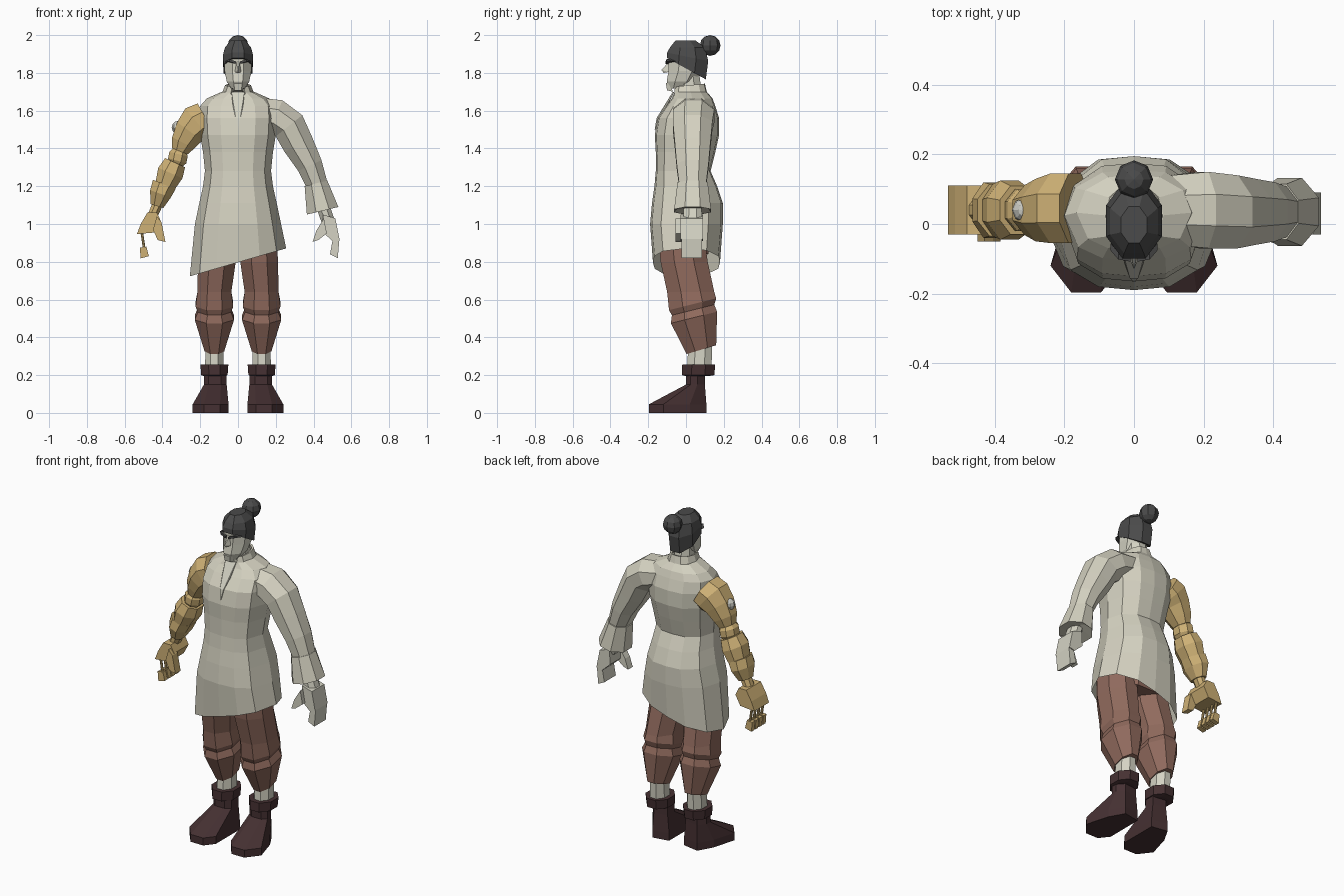
import bpy, bmesh, math
from mathutils import Vector

if "Cube" in bpy.data.objects:
    bpy.data.objects.remove(bpy.data.objects["Cube"])


def material(name, r, g, b):
    m = bpy.data.materials.new(name)
    m.use_nodes = True
    m.diffuse_color = (r, g, b, 1)
    m.node_tree.nodes["Principled BSDF"].inputs["Base Color"].default_value = (r, g, b, 1)
    return m


LINEN = material("linen", .66, .64, .53)
SKIN = material("pale skin", .66, .65, .55)
GOLD = material("gold", .62, .44, .18)
BROWN = material("brown trousers", .28, .145, .11)
BOOT = material("dark boot leather", .06, .03, .032)
HAIR = material("dark hair", .07, .07, .07)
STEEL = material("pale metal", .6, .6, .55)

# Half section from front centre round to back centre, then mirrored
HALF = [(0, -1), (.45, -.95), (.8, -.7), (1, 0), (.85, .6), (.45, .95), (0, 1)]
BODY = HALF + [(-x, y) for x, y in HALF[-2:0:-1]]
OCT = [(math.sin(a) * 1.08, -math.cos(a) * 1.08)
       for a in (math.pi / 4 * (i + .5) for i in range(8))]


def finish(name, bm, mat):
    bmesh.ops.recalc_face_normals(bm, faces=bm.faces)
    mesh = bpy.data.meshes.new(name)
    bm.to_mesh(mesh)
    bm.free()
    mesh.materials.append(mat)
    ob = bpy.data.objects.new(name, mesh)
    bpy.context.collection.objects.link(ob)
    return ob


def loft(name, rings, mat, caps=(True, True), skip=()):
    bm = bmesh.new()
    vs = [[bm.verts.new(p) for p in r] for r in rings]
    n = len(vs[0])
    for a, b in zip(vs, vs[1:]):
        for j in range(n):
            if j not in skip:
                k = (j + 1) % n
                bm.faces.new((a[j], a[k], b[k], b[j]))
    for cap, ring in zip(caps, (vs[0], vs[-1])):
        if cap:
            bm.faces.new(ring)
    return finish(name, bm, mat)


def ring(sec, z, hw, y0, y1, cx=0, sx=0, sy=0):
    """Level ring from front y0 to back y1, tilted by sx and sy."""
    yc, hy = (y0 + y1) / 2, (y1 - y0) / 2
    return [Vector((cx + hw * x, yc + hy * y, z + sx * hw * x + sy * hy * y)) for x, y in sec]


def tube(name, pts, mat, caps=(True, True)):
    """Limb along a path of (x, y, z, radius, depth)."""
    c = [Vector(p[:3]) for p in pts]
    rings = []
    for i, p in enumerate(pts):
        d = c[min(i + 1, len(c) - 1)] - c[max(i - 1, 0)]
        u = d.cross(Vector((0, 1, 0))).normalized()
        rings.append([c[i] + u * p[3] * a + Vector((0, p[4] * b, 0)) for a, b in OCT])
    return loft(name, rings, mat, caps)


def hull(name, pts, mat):
    bm = bmesh.new()
    vs = [bm.verts.new(p) for p in pts]
    bmesh.ops.convex_hull(bm, input=vs)
    bmesh.ops.dissolve_limit(bm, angle_limit=.05, verts=bm.verts, edges=bm.edges)
    return finish(name, bm, mat)


def slab(name, outline, y0, y1, mat):
    """Convex front outline given depth."""
    return hull(name, [(x, y, z) for x, z in outline for y in (y0, y1)], mat)


def ball(name, loc, r, mat, seg=8, rows=6):
    bm = bmesh.new()
    bmesh.ops.create_uvsphere(bm, u_segments=seg, v_segments=rows, radius=r)
    bmesh.ops.translate(bm, verts=bm.verts, vec=loc)
    return finish(name, bm, mat)


# Tunic with slanted hem
loft("tunic", [
    ring(BODY, .797, .255, -.175, .18, sx=.29),
    ring(BODY, 1.0, .228, -.19, .195),
    ring(BODY, 1.11, .205, -.18, .195),
    ring(BODY, 1.2, .185, -.167, .165),
    ring(BODY, 1.28, .175, -.16, .13),
    ring(BODY, 1.38, .185, -.16, .155),
    ring(BODY, 1.47, .2, -.165, .175),
    ring(BODY, 1.56, .205, -.15, .175),
    ring(BODY, 1.625, .2, -.105, .155),
    ring(BODY, 1.665, .165, -.075, .14),
    ring(BODY, 1.70, .085, -.06, .11)], LINEN, (False, True))
collar = loft("collar", [ring(BODY, 1.68, .09, -.068, .115),
                         ring(BODY, 1.735, .068, -.062, .1, sy=.1)],
              LINEN, (False, False), (0, 11))
collar.modifiers.new("thickness", "SOLIDIFY").thickness = .012

# Neck opening laid on the chest
hull("neck_opening", [(x, y + d, z) for d in (0, .008) for x, y, z in
     [(-.035, -.07, 1.70), (.035, -.07, 1.70), (-.027, -.112, 1.625), (.027, -.112, 1.625),
      (-.012, -.156, 1.56), (.012, -.156, 1.56), (0, -.166, 1.50)]], SKIN)

# Left sleeve, cuff and hand
tube("sleeve", [(.1, .04, 1.59, .08, .1), (.2, .04, 1.57, .092, .11),
                (.27, .035, 1.52, .09, .105), (.32, .035, 1.42, .083, .095),
                (.38, .035, 1.31, .068, .085), (.425, .035, 1.19, .055, .07)], LINEN)
tube("cuff", [(.413, .035, 1.215, .062, .08), (.448, .035, 1.07, .086, .098),
              (.443, .035, 1.09, .06, .075)], LINEN)
tube("left_wrist", [(.43, .035, 1.15, .035, .045), (.475, .035, 1.02, .035, .05)], SKIN)
slab("left_palm", [(.45, 1.05), (.515, 1.03), (.537, .92), (.5, .91), (.445, .96)],
     -.03, .09, SKIN)
slab("left_fingers", [(.537, .92), (.5, .91), (.487, .84), (.528, .82)], -.025, .085, SKIN)
slab("left_thumb", [(.455, 1.03), (.415, .965), (.395, .905), (.425, .915), (.47, .95)],
     -.055, -.01, SKIN)

# Right mechanical arm
tube("mechanical_upper_arm", [(-.17, .045, 1.56, .09, .1), (-.215, .045, 1.535, .1, .1),
                              (-.255, .04, 1.49, .083, .09), (-.29, .04, 1.43, .066, .072),
                              (-.308, .04, 1.385, .045, .055)], GOLD)
ball("shoulder_knob", (-.315, .04, 1.51), .036, STEEL)
tube("elbow_joint", [(-.307, .04, 1.395, .035, .045), (-.315, .04, 1.37, .05, .06),
                     (-.322, .04, 1.335, .05, .06), (-.332, .04, 1.31, .035, .045)], GOLD)
tube("forearm_core", [(-.32, .04, 1.34, .035, .04), (-.45, .04, 1.05, .026, .035)], GOLD)
tube("forearm_upper_plate", [(-.333, .04, 1.325, .058, .07), (-.358, .04, 1.27, .07, .085),
                             (-.385, .04, 1.205, .055, .075)], GOLD)
tube("forearm_lower_plate", [(-.39, .04, 1.21, .065, .075), (-.41, .04, 1.16, .058, .08),
                             (-.43, .04, 1.095, .036, .05)], GOLD)
slab("mechanical_palm", [(-.48, 1.06), (-.43, 1.06), (-.408, 1.015), (-.44, .955),
                         (-.535, .947), (-.515, 1.0)], -.03, .11, GOLD)
slab("mechanical_thumb", [(-.43, 1.04), (-.405, 1.01), (-.384, .905), (-.425, .915),
                          (-.45, .97)], -.05, 0, GOLD)
for i in range(4):
    y = -.012 + i * .036
    tube("finger_rod_%d" % i, [(-.51, y, .96, .007, .007), (-.495, y, .86, .007, .007)], GOLD)
    slab("finger_tip_%d" % i, [(-.52, .875), (-.485, .88), (-.472, .83), (-.515, .818)],
         y - .014, y + .014, GOLD)

# Hips, legs, socks and boots
loft("hips", [ring(OCT, .84, .17, -.12, .12), ring(OCT, 1.0, .16, -.12, .12)], BROWN)
SOLE = [(.05, .09), (.15, .108), (.2, .02), (.24, -.12), (.18, -.197), (.095, -.197), (.05, -.14)]
INSTEP = [(.06, .09), (.145, .1), (.18, .06), (.18, .025), (.155, 0), (.09, 0), (.06, .025)]
for side, s in (("left", 1), ("right", -1)):
    c = .125 * s
    loft(side + "_trouser_leg", [
        ring(OCT, .92, .098, -.145, .1, .108 * s),
        ring(OCT, .8, .1, -.135, .115, .112 * s),
        ring(OCT, .64, .09, -.1, .15, c),
        ring(OCT, .575, .1, -.09, .16, c, sy=.25),
        ring(OCT, .545, .088, -.075, .15, c, sy=.25),
        ring(OCT, .505, .104, -.08, .165, c, sy=.25),
        ring(OCT, .335, .052, .003, .16, c, sy=.3)], BROWN)
    loft(side + "_sock", [ring(OCT, .4, .045, .015, .14, c),
                          ring(OCT, .23, .05, .005, .135, c)], SKIN)
    loft(side + "_boot_cuff", [ring(OCT, .255, .074, -.02, .155, c),
                               ring(OCT, .2, .07, -.022, .15, c),
                               ring(OCT, .195, .055, 0, .12, c)], BOOT)
    loft(side + "_boot", [[(x * s, y, z) for x, y in shape] for shape, z in
                          ((SOLE, 0), (SOLE, .045), (INSTEP, .15), (INSTEP, .21))], BOOT)

# Head, neck and face
loft("neck", [ring(OCT, 1.64, .06, -.04, .09), ring(OCT, 1.8, .05, -.045, .07)], SKIN)
loft("head", [ring(OCT, 1.715, .035, -.095, .0, sy=-.1),
              ring(OCT, 1.755, .06, -.102, .05),
              ring(OCT, 1.81, .071, -.093, .085),
              ring(OCT, 1.855, .073, -.092, .1),
              ring(OCT, 1.9, .073, -.095, .1)], SKIN)
hull("nose", [(.008, -.09, 1.86), (-.008, -.09, 1.86), (0, -.13, 1.815), (.018, -.09, 1.805),
              (-.018, -.09, 1.805), (0, -.118, 1.80)], SKIN)
hull("chin", [(x * s, y, z) for s in (1, -1) for x, y, z in
     [(.022, -.107, 1.745), (.018, -.1, 1.708), (.03, -.085, 1.75), (.025, -.07, 1.70)]], SKIN)
for side, s in (("left", 1), ("right", -1)):
    hull(side + "_eyebrow", [(x * s, y + d, z) for d in (0, .02) for x, y, z in
         [(.01, -.108, 1.848), (.01, -.108, 1.86), (.045, -.102, 1.873),
          (.068, -.075, 1.862), (.045, -.102, 1.86)]], HAIR)

# Hair cap and bun
loft("hair", [ring(OCT, 1.822, .077, -.1, .105, sy=-.55),
              ring(OCT, 1.885, .08, -.1, .118, sy=-.2),
              ring(OCT, 1.935, .069, -.085, .1),
              ring(OCT, 1.972, .038, -.055, .05)], HAIR)
ball("hair_bun", (0, .128, 1.945), .055, HAIR)
